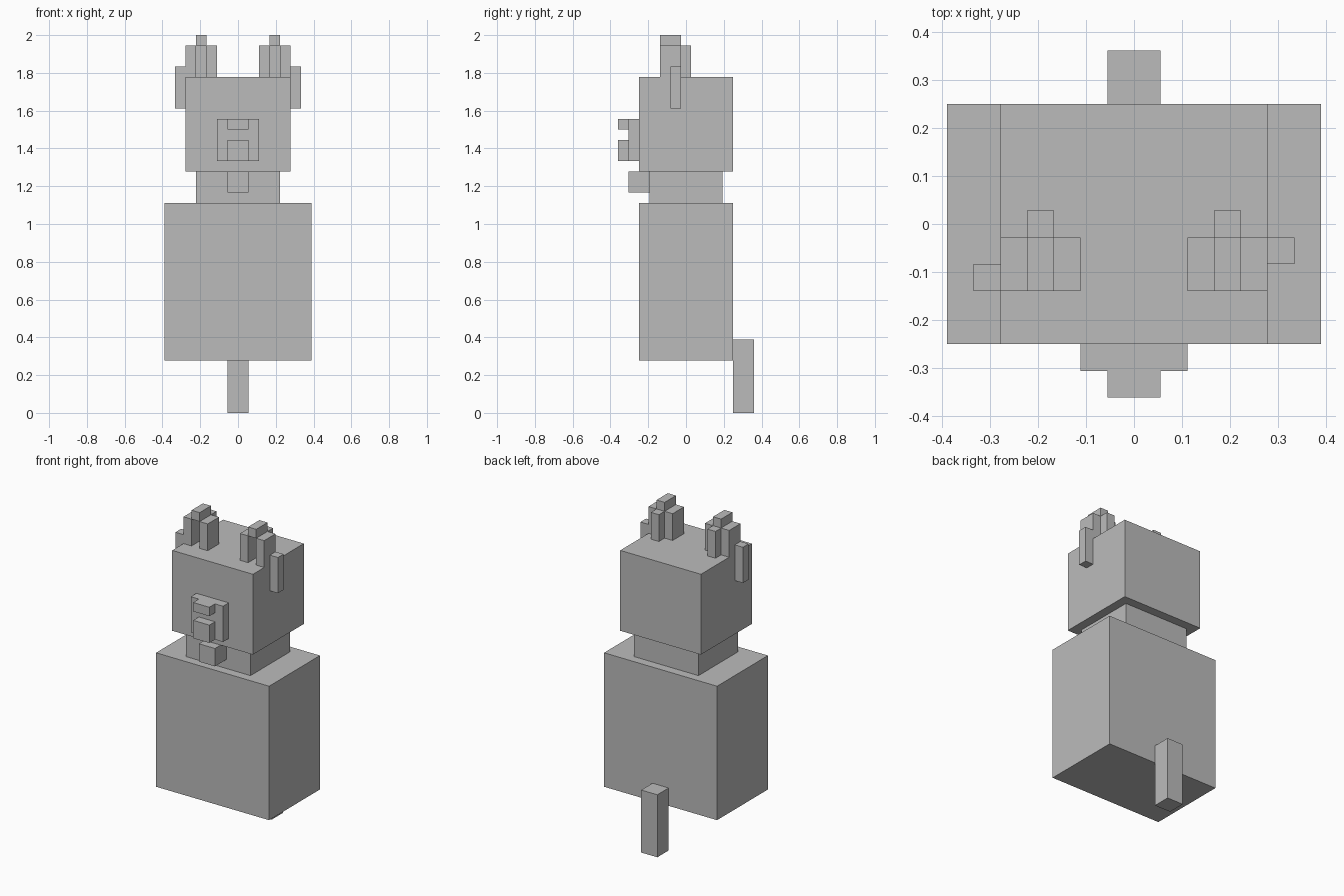
import bpy
import bmesh
from mathutils import Vector

default = bpy.data.objects.get("Cube")
if default:
    bpy.data.objects.remove(default, do_unlink=True)

U = 1 / 18  # one block unit

grey = bpy.data.materials.new("plain grey")
grey.use_nodes = True
grey.diffuse_color = (0.5, 0.5, 0.5, 1)
grey.node_tree.nodes["Principled BSDF"].inputs["Base Color"].default_value = grey.diffuse_color


def block(name, x, y, z):
    """Box spanning the given (min, max) ranges in block units."""
    low, high = (Vector(corner) * U for corner in zip(x, y, z))
    bm = bmesh.new()
    bmesh.ops.create_cube(bm, size=1)
    bmesh.ops.scale(bm, vec=high - low, verts=bm.verts)
    mesh = bpy.data.meshes.new(name)
    bm.to_mesh(mesh)
    bm.free()
    mesh.materials.append(grey)
    obj = bpy.data.objects.new(name, mesh)
    obj.location = (low + high) / 2
    bpy.context.collection.objects.link(obj)
    return obj


def sided(name, side, x, y, z):
    """Box on one side, with x measured outward from the centre."""
    return block(name, sorted(side * v for v in x), y, z)


# Body, neck and tail
block("body", (-7, 7), (-4.5, 4.5), (5, 20))
block("neck", (-4, 4), (-3.5, 3.5), (20, 23))
block("neck_bell", (-1, 1), (-5.5, -3.5), (21, 23))
block("tail", (-1, 1), (4.5, 6.5), (0, 7))

# Head and face
block("head", (-5, 5), (-4.5, 4.5), (23, 32))
block("muzzle", (-2, 2), (-5.5, -4.5), (24, 28))
block("nose", (-1, 1), (-6.5, -5.5), (27, 28))
block("chin", (-1, 1), (-6.5, -5.5), (24, 26))

# Antlers: three prongs joined by a raised cap, and an ear set beside the head
for label, side, ear_front in (("left", 1, -1.5), ("right", -1, -2.5)):
    sided(label + "_antler_inner", side, (2, 3), (-2.5, -0.5), (32, 35))
    sided(label + "_antler_outer", side, (4, 5), (-2.5, -0.5), (32, 35))
    sided(label + "_antler_back", side, (3, 4), (-0.5, 0.5), (32, 35))
    sided(label + "_antler_cap", side, (3, 4), (-2.5, -0.5), (35, 36))
    sided(label + "_ear", side, (5, 6), (ear_front, ear_front + 1), (29, 33))
